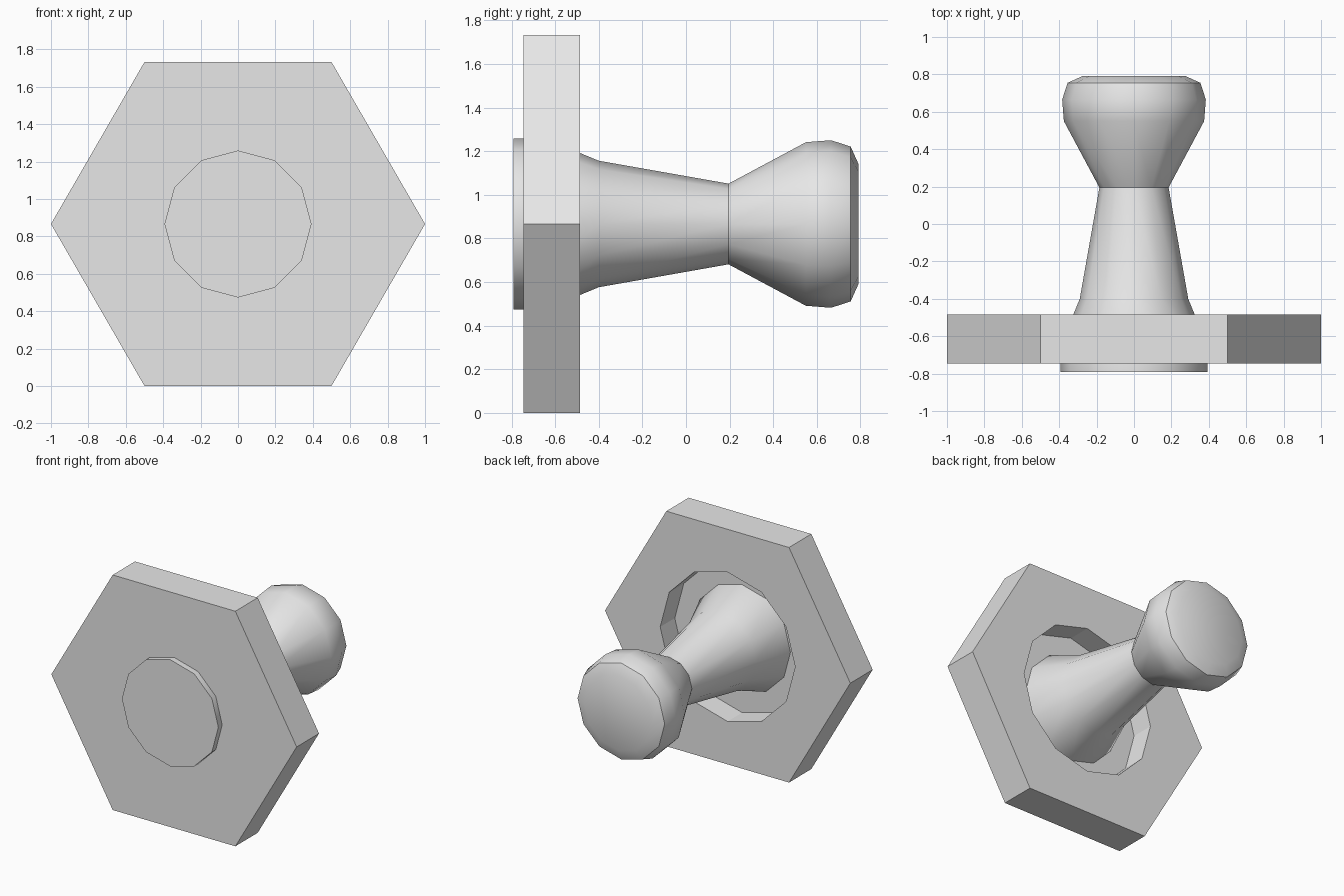
import bpy, bmesh
from math import sin, cos, pi, radians

cube = bpy.data.objects.get("Cube")
if cube:
    bpy.data.objects.remove(cube, do_unlink=True)

SIDES = 12
HEX_FLAT = cos(pi / 6)      # distance from hexagon centre to a flat
CENTRE_Z = HEX_FLAT

grey = bpy.data.materials.new("plain_grey")
grey.use_nodes = True
grey.diffuse_color = (0.8, 0.8, 0.8, 1)
grey.node_tree.nodes["Principled BSDF"].inputs["Base Color"].default_value = (0.8, 0.8, 0.8, 1)


def loft(name, rings, smooth):
    """Join rings of (y, radius, is_hexagon) along the y axis and cap both ends."""
    bm = bmesh.new()
    loops = []
    for y, radius, is_hexagon in rings:
        loop = []
        for k in range(SIDES):
            a = 2 * pi * k / SIDES
            r = radius * HEX_FLAT if is_hexagon and k % 2 else radius
            loop.append(bm.verts.new((r * cos(a), y, r * sin(a))))
        loops.append(loop)
    for low, high in zip(loops, loops[1:]):
        for k in range(SIDES):
            n = (k + 1) % SIDES
            bm.faces.new((low[k], low[n], high[n], high[k]))
    bm.faces.new(loops[0])
    bm.faces.new(loops[-1])
    bmesh.ops.recalc_face_normals(bm, faces=bm.faces)
    mesh = bpy.data.meshes.new(name)
    bm.to_mesh(mesh)
    bm.free()
    mesh.materials.append(grey)
    obj = bpy.data.objects.new(name, mesh)
    obj.location.z = CENTRE_Z
    bpy.context.collection.objects.link(obj)
    if smooth:
        bpy.ops.object.select_all(action='DESELECT')
        obj.select_set(True)
        bpy.context.view_layer.objects.active = obj
        bpy.ops.object.shade_smooth_by_angle(angle=radians(30.5))
    return obj


# Hexagonal plate with a round recess in its back
loft("hexagon_plate", [
    (-0.745, 1.0, True),
    (-0.485, 1.0, True),
    (-0.485, 0.55, False),
    (-0.655, 0.55, False),
], smooth=False)

# Turned peg: front disc, flared stem and rounded knob
peg_profile = [(-0.79, 0.393), (-0.65, 0.393), (-0.40, 0.29), (0.195, 0.185),
               (0.55, 0.375), (0.665, 0.384), (0.755, 0.355), (0.79, 0.277)]
loft("peg", [(y, r, False) for y, r in peg_profile], smooth=True)
